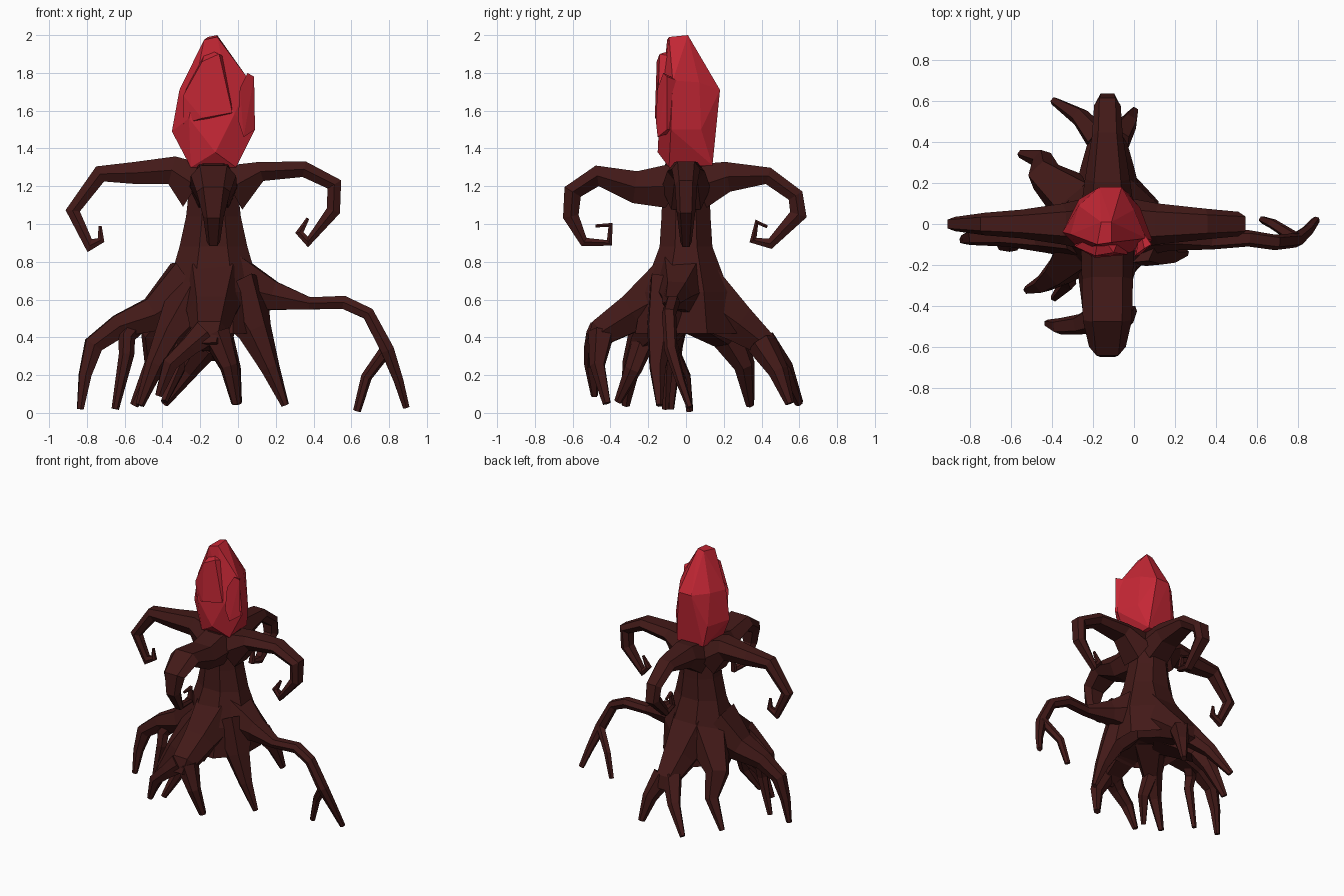
import bpy, bmesh, math
from mathutils import Vector


def material(name, rgb):
    m = bpy.data.materials.new(name)
    m.diffuse_color = (*rgb, 1)
    return m


BARK = material("dark_bark", (0.055, 0.010, 0.009))
RED = material("red_crystal", (0.55, 0.02, 0.035))
CX = -0.13  # trunk axis


def finish(name, bm, mat):
    bmesh.ops.recalc_face_normals(bm, faces=bm.faces)
    me = bpy.data.meshes.new(name)
    bm.to_mesh(me)
    bm.free()
    me.materials.append(mat)
    ob = bpy.data.objects.new(name, me)
    bpy.context.collection.objects.link(ob)
    return ob


def loft(name, rings, mat):
    """Skin a list of equal-sized point rings and cap both ends."""
    bm = bmesh.new()
    vs = [[bm.verts.new(p) for p in ring] for ring in rings]
    n = len(vs[0])
    for a, b in zip(vs, vs[1:]):
        for i in range(n):
            bm.faces.new((a[i], a[(i + 1) % n], b[(i + 1) % n], b[i]))
    bm.faces.new(vs[0])
    bm.faces.new(vs[-1])
    return finish(name, bm, mat)


HEX = [(1, 0), (0.6, 1), (-0.6, 1), (-1, 0), (-0.6, -1), (0.6, -1)]


def limb(name, path, heading=None):
    """Tapered six-sided limb; path rows are x, y, z, half width, half height."""
    pts = [Vector(p[:3]) for p in path]
    if heading is None:
        d = pts[-1] - pts[0]
        heading = math.atan2(d.y, d.x)
    flat = Vector((-math.sin(heading), math.cos(heading), 0))
    rings = []
    for i, p in enumerate(pts):
        t = Vector()
        if i > 0:
            t += (p - pts[i - 1]).normalized()
        if i < len(pts) - 1:
            t += (pts[i + 1] - p).normalized()
        t.normalize()
        side = (flat - t * flat.dot(t)).normalized()
        up = t.cross(side)
        w, h = path[i][3], path[i][-1]
        rings.append([p + side * (u * w) + up * (v * h) for u, v in HEX])
    return loft(name, rings, BARK)


def arm(name, degrees, profile):
    """Curled arm in a vertical plane; rows are radius, z, half width, half height."""
    a = math.radians(degrees)
    limb(name, [(CX + r * math.cos(a), r * math.sin(a), z, w, h)
                for r, z, w, h in profile], a)


def hull(name, pts, mat):
    bm = bmesh.new()
    for p in pts:
        bm.verts.new(p)
    out = bmesh.ops.convex_hull(bm, input=bm.verts)
    junk = [v for v in out["geom_interior"] if isinstance(v, bmesh.types.BMVert)]
    bmesh.ops.delete(bm, geom=junk, context="VERTS")
    bmesh.ops.dissolve_limit(bm, angle_limit=math.radians(4),
                             verts=bm.verts, edges=bm.edges)
    return finish(name, bm, mat)


# Trunk: eight-sided, flared at the foot with a hollow underside
rings = []
for z, rx, ry in [(0.55, 0.12, 0.12), (0.42, 0.25, 0.27), (0.64, 0.25, 0.23),
                  (0.88, 0.18, 0.14), (1.04, 0.145, 0.13), (1.18, 0.13, 0.125),
                  (1.32, 0.125, 0.11)]:
    rings.append([(CX + 1.08 * rx * math.cos(a), 1.08 * ry * math.sin(a), z)
                  for a in [math.pi * (k + 0.5) / 4 for k in range(8)]])
loft("trunk", rings, BARK)

# Four curling arms
arm("right_arm", 0, [
    (0.09, 1.19, .13, .13), (0.25, 1.278, .10, .052), (0.48, 1.29, .075, .042),
    (0.64, 1.21, .06, .042), (0.635, 1.07, .05, .037), (0.50, .905, .03, .028),
    (0.455, .955, .022, .022), (0.50, 1.03, .008, .008)])
arm("left_arm", 180, [
    (0.09, 1.20, .13, .13), (0.22, 1.285, .10, .075), (0.42, 1.27, .07, .058),
    (0.60, 1.265, .055, .045), (0.745, 1.07, .035, .038), (0.655, .885, .025, .036),
    (0.595, .915, .02, .02), (0.60, .99, .008, .008)])
arm("front_arm", -90, [
    (0.07, 1.20, .13, .12), (0.27, 1.195, .125, .085), (0.47, 1.255, .12, .055),
    (0.60, 1.17, .09, .05), (0.61, 1.04, .055, .042), (0.54, .905, .035, .025),
    (0.405, .90, .025, .02), (0.40, .995, .018, .015), (0.48, .99, .01, .008)])
arm("back_arm", 90, [
    (0.07, 1.20, .13, .12), (0.22, 1.25, .11, .08), (0.435, 1.255, .075, .045),
    (0.58, 1.15, .065, .042), (0.595, 1.05, .055, .046), (0.445, .895, .035, .028),
    (0.355, .915, .025, .022), (0.375, 1.01, .018, .015), (0.43, .985, .01, .008)])

# Right root with its forked tip
limb("right_root", [
    (-.03, -.02, .67, .16, .17), (.19, -.05, .62, .08, .075), (.38, -.08, .58, .045, .032),
    (.56, -.07, .585, .04, .035), (.69, -.09, .525, .038, .033),
    (.79, -.08, .335, .035, .035), (.85, -.03, .17, .025), (.89, .02, .03, .017)])
limb("right_root_fork", [
    (.79, -.07, .34, .03), (.68, 0, .19, .025), (.63, .02, .01, .018)])

# Left root
limb("left_root", [
    (-.25, -.01, .65, .17, .17), (-.45, -.04, .52, .10, .09), (-.63, -.05, .46, .06, .06),
    (-.765, -.06, .36, .045, .05), (-.81, -.07, .2, .032), (-.835, -.08, .02, .017)])
limb("left_root_fork", [
    (-.54, -.04, .47, .05), (-.59, -.08, .40, .04), (-.59, -.10, .31, .035),
    (-.65, -.11, .02, .017)])

# Front root, split in two
limb("front_root", [
    (CX, -.08, .64, .18, .17), (-.14, -.28, .53, .13, .10), (-.15, -.44, .43, .10, .075),
    (-.15, -.49, .35, .06, .04)])
limb("front_root_fork_left", [
    (-.18, -.46, .42, .07), (-.26, -.49, .35, .05), (-.36, -.50, .26, .04),
    (-.42, -.485, .09, .018)])
limb("front_root_fork_right", [
    (-.12, -.45, .42, .07), (-.05, -.47, .25, .042), (-.01, -.42, .05, .022)])

# Front-left root
limb("front_left_root", [
    (-.22, -.08, .58, .15), (-.36, -.23, .40, .075), (-.44, -.29, .25, .045),
    (-.52, -.32, .04, .02)])
limb("front_left_root_fork", [
    (-.34, -.22, .39, .055), (-.32, -.28, .23, .04), (-.39, -.36, .06, .018)])

# Front-right root
limb("front_right_root", [
    (-.02, -.05, .64, .16), (.09, -.13, .43, .08), (.17, -.15, .24, .045),
    (.25, -.14, .04, .018)])

# Back root, split in two
limb("back_root", [
    (CX, .07, .62, .18, .17), (CX, .28, .47, .13, .10), (-.13, .42, .36, .09, .065),
    (-.13, .46, .29, .05, .03)])
limb("back_root_fork_left", [
    (-.16, .40, .37, .07), (-.26, .52, .23, .046), (-.39, .60, .05, .02)])
limb("back_root_fork_right", [
    (-.09, .40, .37, .07), (-.03, .49, .22, .046), (0, .55, .05, .021)])

# Back-left root
limb("back_left_root", [
    (-.23, .07, .58, .16), (-.43, .23, .41, .085), (-.44, .31, .25, .05),
    (-.55, .34, .04, .02)])

# Crystal head: faceted body and two raised front shards
hull("crystal", [
    (-.25, -.09, 1.30), (-.01, -.09, 1.30), (-.02, .14, 1.31), (-.24, .13, 1.31),
    (-.35, -.04, 1.49), (-.12, -.15, 1.38), (.09, -.08, 1.50), (.03, .08, 1.50),
    (-.07, .155, 1.44), (-.27, .12, 1.47), (-.31, -.05, 1.71), (-.26, -.13, 1.56),
    (-.02, -.14, 1.58), (.06, -.07, 1.76), (.0, .07, 1.75), (-.06, .18, 1.71),
    (-.17, .18, 1.71), (-.27, .09, 1.72), (-.18, -.10, 1.975), (-.11, -.09, 1.99),
    (-.11, .01, 2.0), (-.16, .01, 1.99)], RED)
hull("crystal_shard_left", [
    (-.29, -.10, 1.53), (-.19, -.165, 1.56), (-.03, -.15, 1.59), (-.29, -.11, 1.68),
    (-.19, -.155, 1.86), (-.10, -.14, 1.90), (-.17, -.04, 1.93), (-.06, -.04, 1.88),
    (-.08, -.05, 1.55)], RED)
hull("crystal_shard_right", [
    (.03, -.15, 1.46), (.0, -.16, 1.55), (.01, -.15, 1.72), (.05, -.12, 1.80),
    (.085, -.10, 1.78), (.09, -.10, 1.50), (.02, -.02, 1.50), (.03, -.02, 1.75)], RED)
